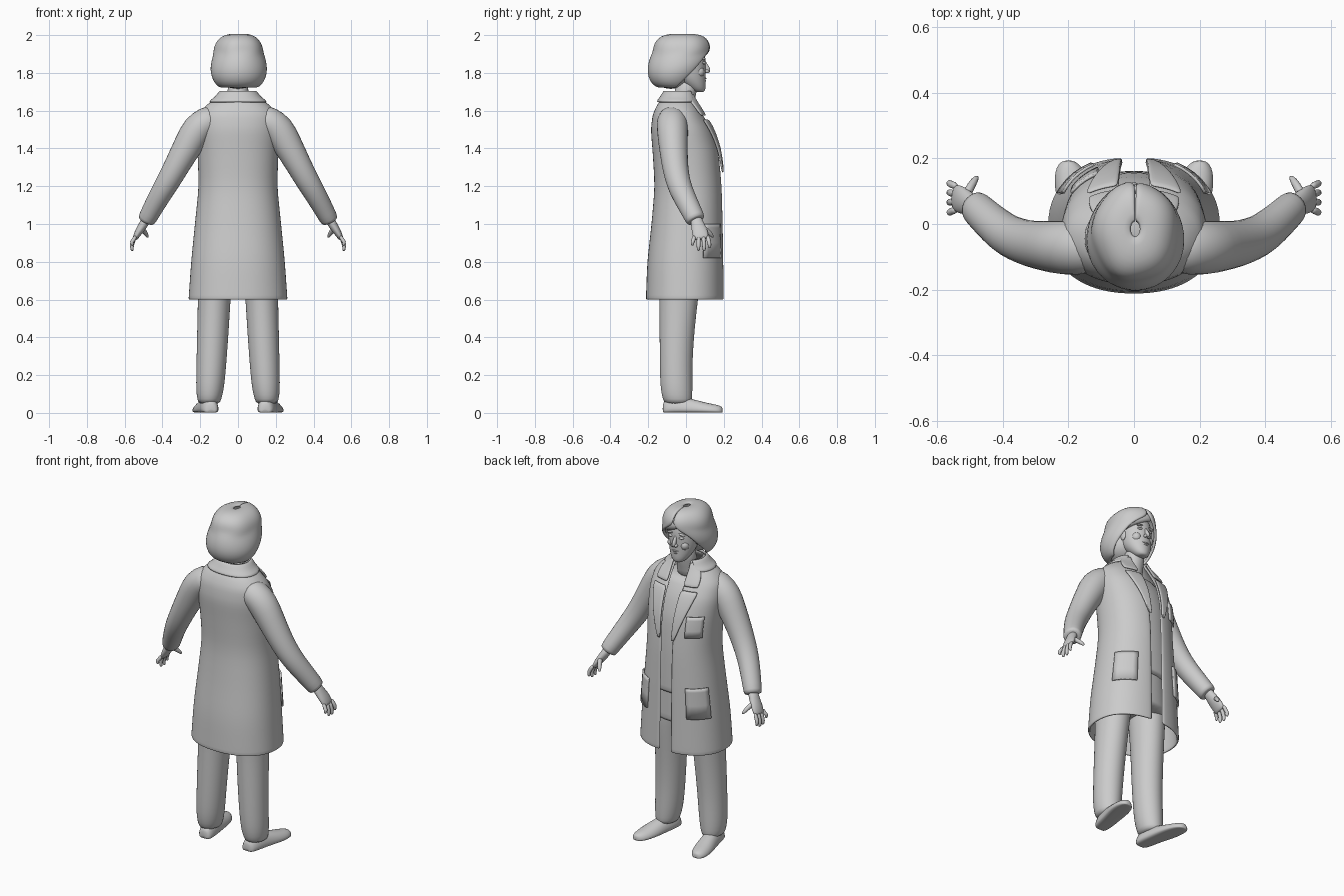
import bpy, bmesh, math
from mathutils import Vector

grey = bpy.data.materials.new("plain grey")
grey.diffuse_color = (0.6, 0.6, 0.6, 1)


def skin(name, rows, closed=True, caps=True, thick=0, sub=1):
    """Surface through rows of points, optionally closed, capped or thickened."""
    bm = bmesh.new()
    vs = [[bm.verts.new(p) for p in r] for r in rows]
    n = len(rows[0])
    for a, b in zip(vs, vs[1:]):
        for i in range(n if closed else n - 1):
            j = (i + 1) % n
            bm.faces.new((a[i], a[j], b[j], b[i]))
    if closed and caps:
        bm.faces.new(vs[0])
        bm.faces.new(vs[-1])
    bmesh.ops.recalc_face_normals(bm, faces=bm.faces)
    me = bpy.data.meshes.new(name)
    bm.to_mesh(me)
    bm.free()
    ob = bpy.data.objects.new(name, me)
    bpy.context.collection.objects.link(ob)
    me.materials.append(grey)
    me.shade_smooth()
    if thick:
        m = ob.modifiers.new("thickness", 'SOLIDIFY')
        m.thickness, m.offset = thick, 0
    if sub:
        m = ob.modifiers.new("smooth", 'SUBSURF')
        m.levels = m.render_levels = sub
    return ob


def tube(name, pts, n=14, side=1):
    """Tube along (x, y, z, radius across, radius in depth)."""
    rows = []
    for i, (x, y, z, ra, rb) in enumerate(pts):
        t = Vector(pts[min(i + 1, len(pts) - 1)][:3]) - Vector(pts[max(i - 1, 0)][:3])
        t.normalize()
        d = Vector((0, 1, 0))
        d = (d - t * d.dot(t)).normalized()
        a = t.cross(d)
        ring = [Vector((x, y, z)) + a * ra * math.cos(k * math.tau / n) + d * rb * math.sin(k * math.tau / n)
                for k in range(n)]
        rows.append([(p.x * side, p.y, p.z) for p in ring])
    return skin(name, rows)


def stack(name, rings, n=20, side=1):
    """Level rings (z, x centre, y centre, x radius, y radius)."""
    return skin(name, [[(side * (cx + rx * math.sin(k * math.tau / n)), cy + ry * math.cos(k * math.tau / n), z)
                        for k in range(n)] for z, cx, cy, rx, ry in rings])


def ball(name, loc, size, rot=(0, 0, 0)):
    bpy.ops.mesh.primitive_uv_sphere_add(segments=16, ring_count=10, location=loc, rotation=rot)
    ob = bpy.context.object
    ob.name, ob.scale = name, size
    ob.data.materials.append(grey)
    bpy.ops.object.shade_smooth()


# Coat outline: z, half width, back y, front y, half opening
COAT = [(.60, .262, -.212, .203, .035), (.8, .248, -.205, .2, .035), (1.0, .228, -.182, .197, .035),
        (1.2, .207, -.165, .192, .035), (1.38, .214, -.176, .176, .04), (1.5, .222, -.186, .14, .045),
        (1.58, .212, -.176, .09, .05), (1.63, .165, -.152, .06, .05), (1.66, .115, -.128, .045, .05),
        (1.70, .078, -.10, .03, .045)]


def coat_key(z):
    for a, b in zip(COAT, COAT[1:]):
        if z <= b[0]:
            f = (z - a[0]) / (b[0] - a[0])
            return [p + (q - p) * f for p, q in zip(a, b)]
    return COAT[-1]


def coat_point(z, ang, off=0.0):
    """Point on the coat, with the angle measured from the front."""
    _, rx, yb, yf, _ = coat_key(z)
    cy, ry = (yb + yf) / 2, (yf - yb) / 2
    s, c = math.sin(ang), math.cos(ang)
    e = 2 / 2.25
    return (math.copysign(abs(s) ** e, s) * (rx + off), cy + math.copysign(abs(c) ** e, c) * (ry + off), z)


def gap(z):
    k = coat_key(z)
    return math.asin((k[4] / k[1]) ** 1.125)


def patch(name, zs, a0, a1, off, thick, sub=1, n=5):
    rows = [[coat_point(z, a0(z) + (a1(z) - a0(z)) * i / n, off) for i in range(n + 1)] for z in zs]
    return skin(name, rows, closed=False, thick=thick, sub=sub)


# Coat body, with an open front
coat_z = [.60, .61, .7, .8, .9, 1.0, 1.1, 1.2, 1.3, 1.38, 1.44, 1.5, 1.54, 1.58, 1.61, 1.63, 1.66, 1.70]
patch("coat", coat_z, gap, lambda z: math.tau - gap(z), -.005, .012, n=36)

# Shirt and hips inside the coat
for name, zs, off in (("shirt", [.93, .94, 1.0, 1.1, 1.2, 1.3, 1.38, 1.44, 1.5, 1.56, 1.6], -.035),
                      ("hips", [.74, .76, .82, .9, .98, 1.02], -.06)):
    skin(name, [[coat_point(z, k * math.tau / 28, off) for k in range(28)] for z in zs])

# Collar wrapped round the neck
patch("collar", [1.645, 1.66, 1.68, 1.705], lambda z: .65, lambda z: math.tau - .65, .012, .014, n=24)

for s, tag in ((1, "right"), (-1, "left")):
    # Lapels: lower part and collar leaf, parted by a notch
    patch("lapel_" + tag, [1.27, 1.33, 1.40, 1.46, 1.52, 1.555],
          lambda z: s * (gap(z) - .01), lambda z: s * (gap(z) + .06 + (z - 1.27) * 1.45), .012, .012)
    patch("collar_leaf_" + tag, [1.572, 1.60, 1.63, 1.66, 1.69],
          lambda z: s * gap(z), lambda z: s * (gap(z) + .42 + (z - 1.572) * 2), .012, .012)
    # Hip pockets
    patch("hip_pocket_" + tag, [.82, .90, .98, 1.0], lambda z: s * .5, lambda z: s * 1.15, .006, .009, sub=0)

    # Sleeves and cuffs
    tube("sleeve_" + tag, [(.10, -.07, 1.565, .075, .075), (.165, -.073, 1.545, .083, .085),
                           (.218, -.072, 1.50, .088, .085), (.262, -.068, 1.42, .080, .079),
                           (.318, -.060, 1.32, .070, .072), (.355, -.048, 1.25, .066, .068),
                           (.397, -.028, 1.18, .061, .064), (.445, .015, 1.095, .055, .058),
                           (.482, .05, 1.025, .050, .054), (.486, .054, 1.017, .046, .050)], side=s)
    # Hand with four fingers and a thumb
    tube("palm_" + tag, [(.478, .05, 1.04, .026, .032), (.498, .06, 1.0, .025, .034),
                         (.522, .072, .965, .022, .044), (.542, .08, .93, .016, .042),
                         (.548, .082, .918, .010, .036)], side=s)
    for i, (y, ty, tz) in enumerate(((.044, .034, .885), (.068, .066, .858), (.092, .096, .856), (.115, .125, .872))):
        tube(f"finger_{i + 1}_{tag}", [(.54, y, .94, .011, .012), (.556, (y + ty) / 2, .91, .012, .012),
                                       (.563, ty, tz + .022, .011, .011), (.560, ty, tz + .006, .009, .009),
                                       (.558, ty, tz, .004, .004)], n=8, side=s)
    tube("thumb_" + tag, [(.512, .085, .985, .015, .017), (.497, .115, .962, .014, .014),
                          (.484, .135, .942, .012, .012), (.476, .145, .928, .005, .005)], n=8, side=s)

    # Trouser legs
    stack("trouser_leg_" + tag, [(.86, .115, -.035, .10, .12), (.74, .12, -.035, .094, .115),
                                 (.6, .126, -.038, .087, .103), (.45, .132, -.047, .085, .094),
                                 (.3, .139, -.052, .081, .088), (.2, .144, -.052, .078, .087),
                                 (.12, .149, -.050, .074, .085), (.07, .152, -.045, .064, .078),
                                 (.045, .153, -.04, .055, .07)], side=s)
    # Shoe turned outward, lofted from heel to toe: y, x centre, half width, top height
    rows = []
    for y, x, w, h in ((-.124, .143, .025, .045), (-.112, .145, .042, .07), (-.06, .152, .05, .085),
                       (0, .163, .051, .08), (.06, .176, .056, .066), (.11, .186, .056, .052),
                       (.16, .195, .047, .043), (.185, .199, .03, .035), (.194, .2, .012, .026)):
        prof = [(-.8, 0), (0, 0), (.8, 0), (1, .12), (1, .4), (.75, .8), (.3, 1), (-.3, 1), (-.75, .8), (-1, .4),
                (-1, .12)]
        rows.append([(s * (x + px * w), y, .001 + pz * h) for px, pz in prof])
    skin("shoe_" + tag, rows)

    # Eyes, brows, cheeks and ears
    ball("eye_" + tag, (s * .034, .092, 1.853), (.016, .012, .008))
    ball("brow_" + tag, (s * .036, .093, 1.874), (.023, .011, .006), (0, s * .15, 0))
    ball("cheek_" + tag, (s * .042, .07, 1.805), (.026, .028, .028))
    ball("nostril_" + tag, (s * .011, .111, 1.808), (.009, .012, .009))
    ball("ear_" + tag, (s * .085, .01, 1.83), (.01, .02, .032))

# Breast pocket
patch("breast_pocket", [1.30, 1.34, 1.40, 1.42], lambda z: -.48, lambda z: -1.0, .006, .009, sub=0)

# Neck and head
tube("neck", [(0, -.03, 1.58, .075, .065), (0, -.02, 1.64, .062, .06), (0, 0, 1.70, .056, .058),
              (0, .01, 1.77, .056, .06)])
stack("head", [(1.698, 0, .072, .018, .018), (1.703, 0, .068, .034, .032), (1.725, 0, .054, .053, .052),
               (1.76, 0, .032, .073, .073), (1.80, 0, .018, .084, .088), (1.85, 0, .01, .09, .096),
               (1.90, 0, .005, .089, .098), (1.94, 0, 0, .075, .085), (1.965, 0, -.01, .04, .05)])
tube("nose", [(0, .092, 1.865, .008, .010), (0, .104, 1.84, .010, .012), (0, .118, 1.815, .013, .016),
              (0, .114, 1.801, .010, .012)], n=10)
ball("upper_lip", (0, .096, 1.771), (.026, .013, .006))
ball("lower_lip", (0, .094, 1.759), (.022, .013, .007))
ball("chin", (0, .083, 1.719), (.024, .02, .017))

# Hair shell, parted to frame the face: z, half width, back y, front y, opening in degrees
HAIR = [(1.725, .088, -.135, .02, 88), (1.74, .117, -.172, .04, 75), (1.78, .138, -.193, .07, 60),
        (1.82, .144, -.197, .10, 50), (1.86, .138, -.19, .118, 42), (1.89, .129, -.178, .122, 30),
        (1.915, .125, -.17, .123, 12), (1.94, .12, -.166, .121, 1), (1.965, .108, -.156, .112, .5),
        (1.987, .085, -.13, .092, .5), (1.998, .055, -.095, .06, .5), (2.0, .012, -.035, .005, .5)]
rows = []
for z, rx, yb, yf, g in HAIR:
    row = []
    for i in range(29):
        a = math.radians(g + (360 - 2 * g) * i / 28)
        wave = 1 + .025 * math.cos(5 * a + 1) * (1.9 < z < 1.99)
        row.append((.004 + rx * wave * math.sin(a), (yb + yf) / 2 + (yf - yb) / 2 * wave * math.cos(a), z))
    rows.append(row)
hair = skin("hair", rows, closed=False, thick=.016)
# Fuller hair at the nape and a swept fringe
ball("hair_nape", (0, -.08, 1.815), (.125, .108, .10))
tube("fringe", [(-.055, .10, 1.945, .012, .01), (-.01, .112, 1.93, .024, .014), (.045, .10, 1.912, .027, .018),
                (.09, .065, 1.885, .026, .018), (.115, .03, 1.85, .018, .016), (.125, .01, 1.81, .008, .01)], n=10)
